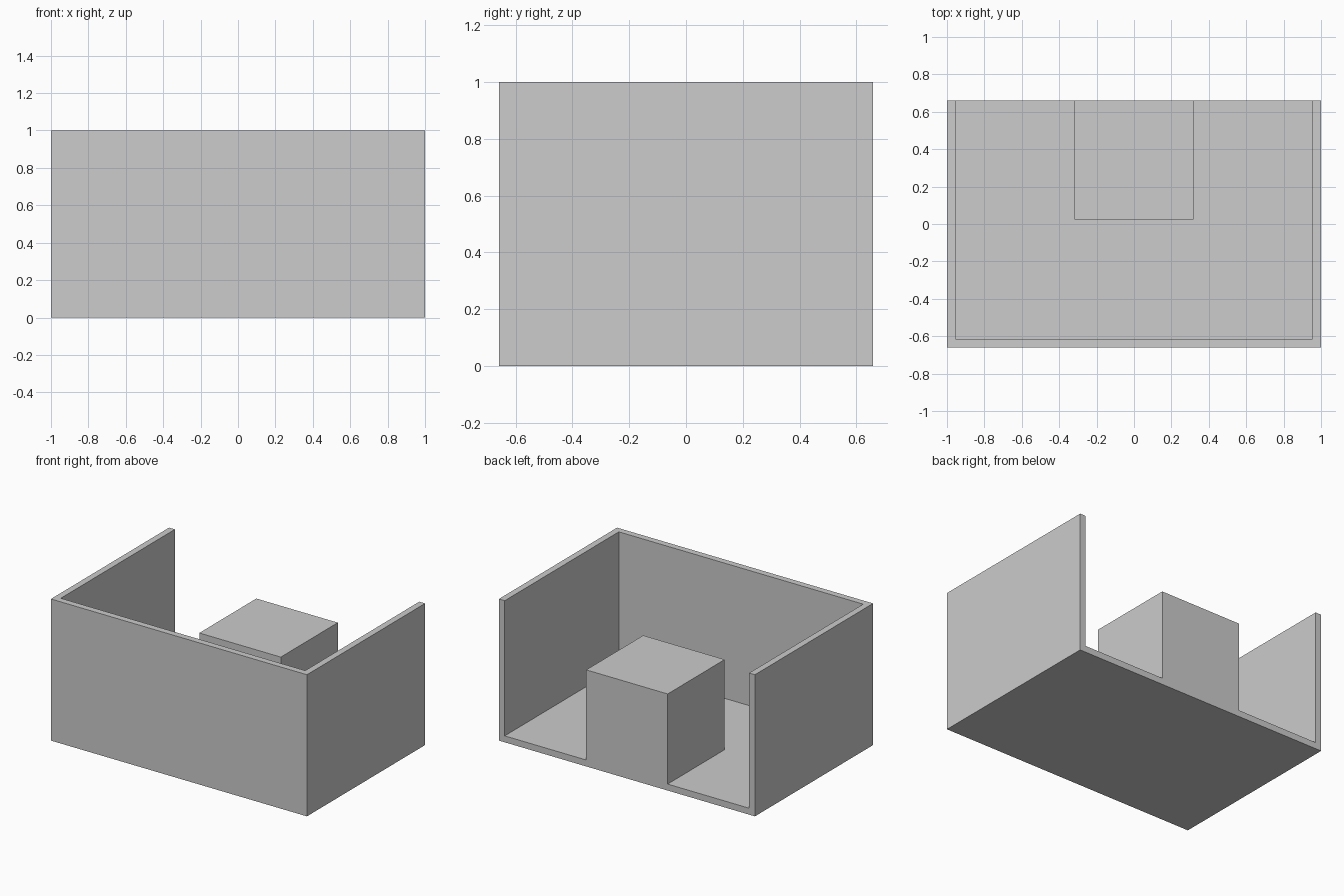
import bpy
import bmesh

old = bpy.data.objects.get("Cube")
if old:
    bpy.data.objects.remove(old, do_unlink=True)

# Overall sizes
UNIT = 1 / 22
HALF_X, HALF_Y, HEIGHT = 1.0, 14.5 * UNIT, 1.0
WALL = UNIT
BLOCK = 14 * UNIT

# Plan grid lines: walls, block sides and open floor
INNER_X, INNER_Y = HALF_X - WALL, -HALF_Y + WALL
BLOCK_X, BLOCK_Y = BLOCK / 2, HALF_Y - BLOCK
XS = [-HALF_X, -INNER_X, -BLOCK_X, BLOCK_X, INNER_X, HALF_X]
YS = [-HALF_Y, INNER_Y, BLOCK_Y, HALF_Y]

grey = bpy.data.materials.new("plain_grey")
grey.use_nodes = True
colour = (0.604, 0.604, 0.604, 1)
grey.diffuse_color = colour
grey.node_tree.nodes["Principled BSDF"].inputs["Base Color"].default_value = colour


def raise_faces(bm, faces, height):
    """Extrude faces straight up and return the raised faces."""
    result = bmesh.ops.extrude_face_region(bm, geom=faces)["geom"]
    verts = [v for v in result if isinstance(v, bmesh.types.BMVert)]
    bmesh.ops.translate(bm, vec=(0, 0, height), verts=verts)
    return [f for f in result if isinstance(f, bmesh.types.BMFace)]


def is_wall(face):
    c = face.calc_center_median()
    return abs(c.x) > INNER_X or c.y < INNER_Y


def is_block(face):
    c = face.calc_center_median()
    return abs(c.x) < BLOCK_X and c.y > BLOCK_Y


# Floor slab, divided along the plan grid
bm = bmesh.new()
grid = [[bm.verts.new((x, y, 0)) for x in XS] for y in YS]
base = [bm.faces.new((low[i], low[i + 1], high[i + 1], high[i]))
        for low, high in zip(grid, grid[1:]) for i in range(len(XS) - 1)]
floor = raise_faces(bm, base, WALL)

# Walls on three sides, and the block at the open back
walls = [f for f in floor if is_wall(f)]
block = [f for f in floor if is_block(f)]
raise_faces(bm, walls, HEIGHT - WALL)
raise_faces(bm, block, BLOCK)

# Merge coplanar faces
bmesh.ops.recalc_face_normals(bm, faces=bm.faces)
bmesh.ops.dissolve_limit(bm, angle_limit=0.01, verts=bm.verts, edges=bm.edges)

mesh = bpy.data.meshes.new("open_room_with_block")
bm.to_mesh(mesh)
bm.free()
mesh.materials.append(grey)
room = bpy.data.objects.new("open_room_with_block", mesh)
bpy.context.collection.objects.link(room)
